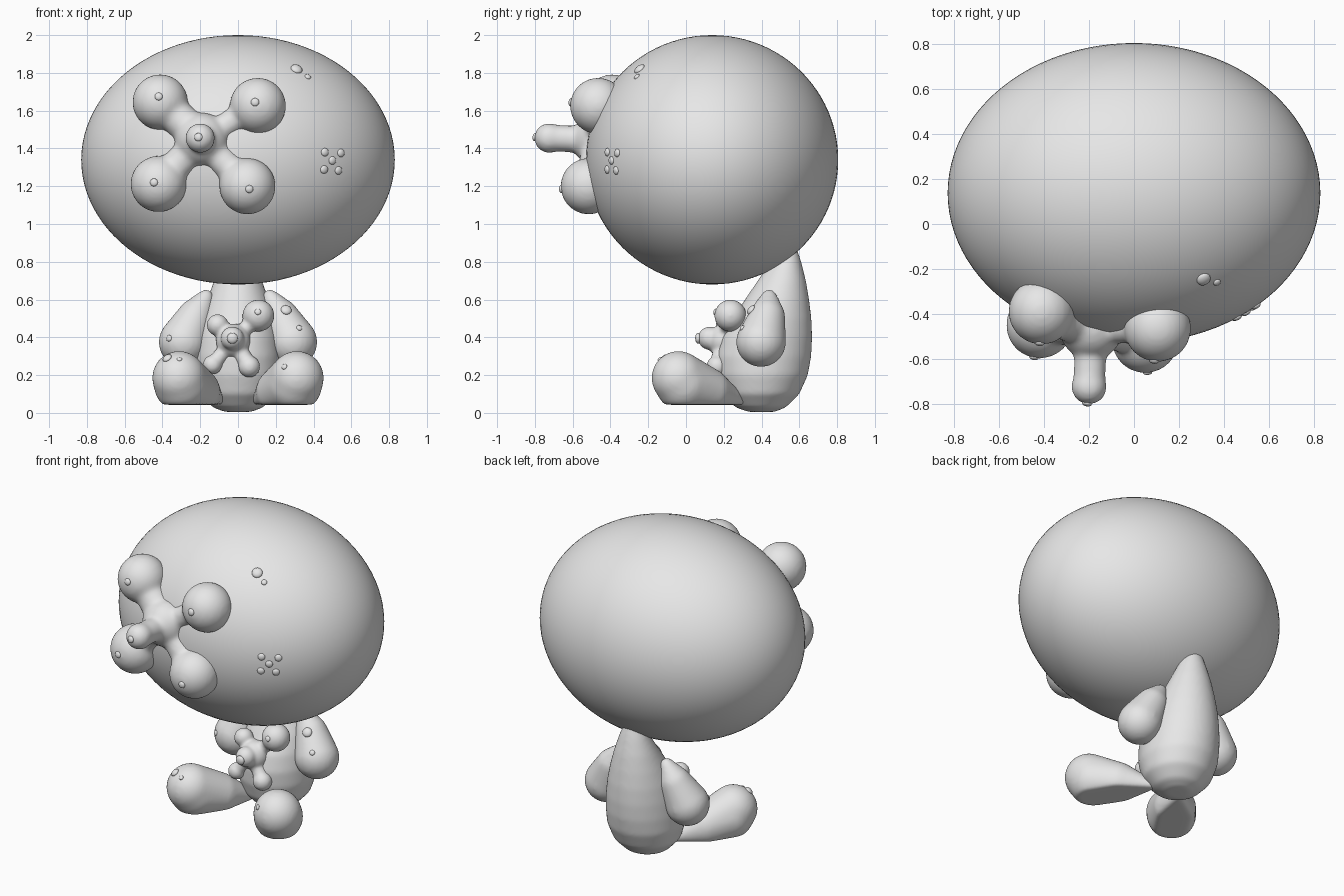
import bpy, bmesh, math
from mathutils import Vector, Matrix
from mathutils.bvhtree import BVHTree

if "Cube" in bpy.data.objects:
    bpy.data.objects.remove(bpy.data.objects["Cube"])

grey = bpy.data.materials.new("clay grey")
grey.diffuse_color = (0.8, 0.8, 0.8, 1)
grey.use_nodes = True
grey.node_tree.nodes["Principled BSDF"].inputs["Base Color"].default_value = grey.diffuse_color


def finish(name, bm, voxel=0, smooth=0):
    """Turn a bmesh into a smooth object, optionally melted together."""
    bmesh.ops.recalc_face_normals(bm, faces=bm.faces)
    for f in bm.faces:
        f.smooth = True
    me = bpy.data.meshes.new(name)
    bm.to_mesh(me)
    bm.free()
    me.materials.append(grey)
    ob = bpy.data.objects.new(name, me)
    bpy.context.collection.objects.link(ob)
    if voxel:
        m = ob.modifiers.new("melt", 'REMESH')
        m.mode, m.voxel_size, m.use_smooth_shade = 'VOXEL', voxel, True
        s = ob.modifiers.new("soften", 'SMOOTH')
        s.factor, s.iterations = 0.5, smooth
    return ob


def ball(bm, c, r, scale=(1, 1, 1), seg=32):
    m = Matrix.Translation(c) @ Matrix.Diagonal((*[r * s for s in scale], 1))
    bmesh.ops.create_uvsphere(bm, u_segments=seg, v_segments=seg // 2, radius=1, matrix=m)


def hull(name, points, floor=-1.0, smooth=10):
    """Convex skin around points, flattened at a floor height."""
    bm = bmesh.new()
    for p in points:
        bm.verts.new((p[0], p[1], max(p[2], floor)))
    bmesh.ops.remove_doubles(bm, verts=bm.verts, dist=0.0005)
    res = bmesh.ops.convex_hull(bm, input=bm.verts)
    bmesh.ops.delete(bm, geom=[v for v in bm.verts if not v.link_faces], context='VERTS')
    return finish(name, bm, 0.012, smooth)


def ball_points(balls):
    """Surface points of a list of (x, y, z, r) balls."""
    pts = []
    for x, y, z, r in balls:
        for i in range(1, 24):
            a = math.pi * i / 24
            for j in range(32):
                b = math.tau * j / 32
                pts.append((x + r * math.sin(a) * math.cos(b),
                            y + r * math.sin(a) * math.sin(b), z + r * math.cos(a)))
    return pts


def growth(name, core, core_r, lobes, voxel, smooth):
    """Core with necks and balls growing out: lobes are (x, y, z, r, neck)."""
    bm = bmesh.new()
    ball(bm, core, core_r)
    for x, y, z, r, neck in lobes:
        a, b = Vector(core), Vector((x, y, z))
        d = b - a
        ball(bm, b, r)
        bmesh.ops.create_cone(
            bm, cap_ends=True, segments=24, radius1=neck, radius2=neck, depth=d.length,
            matrix=Matrix.Translation((a + b) / 2) @ d.to_track_quat('Z', 'Y').to_matrix().to_4x4())
    return finish(name, bm, voxel, smooth)


# Head
bm = bmesh.new()
ball(bm, (0, 0.138, 1.34), 1, (0.83, 0.668, 0.66), 96)
head = finish("head", bm)

# Teardrop body: (z, half width, front y, back y)
rings = [(0.005, 0.07, 0.33, 0.47), (0.03, 0.135, 0.26, 0.53), (0.1, 0.2, 0.195, 0.60),
         (0.2, 0.228, 0.163, 0.645), (0.3, 0.228, 0.158, 0.663), (0.4, 0.217, 0.185, 0.668),
         (0.5, 0.195, 0.245, 0.664), (0.6, 0.163, 0.32, 0.652), (0.7, 0.127, 0.39, 0.635),
         (0.8, 0.087, 0.452, 0.61), (0.88, 0.05, 0.50, 0.585), (0.92, 0.02, 0.53, 0.56)]
pts = [(w * math.cos(t), (f + b) / 2 + (b - f) / 2 * math.sin(t), z)
       for z, w, f, b in rings for t in [math.tau * i / 48 for i in range(48)]]
body = hull("body", pts)

# Arms and legs, mirrored
arms, legs = {}, {}
for side, s in (("right", 1), ("left", -1)):
    arms[s] = hull(side + "_arm", ball_points([
        (0.17 * s, 0.44, 0.612, 0.042), (0.225 * s, 0.43, 0.51, 0.095),
        (0.288 * s, 0.397, 0.375, 0.132)]))
    legs[s] = hull(side + "_leg", ball_points([
        (0.312 * s, -0.04, 0.185, 0.142), (0.30 * s, -0.015, 0.15, 0.145),
        (0.22 * s, 0.11, 0.115, 0.125), (0.10 * s, 0.295, 0.066, 0.025)]), floor=0.043, smooth=6)

# Branching growths on head and belly
face_growth = growth("head_growth", (-0.19, -0.46, 1.445), 0.145, [
    (-0.412, -0.39, 1.645, 0.148, 0.095), (0.105, -0.465, 1.625, 0.15, 0.07),
    (-0.42, -0.45, 1.212, 0.15, 0.085), (0.05, -0.515, 1.2, 0.15, 0.08),
    (-0.2, -0.725, 1.455, 0.08, 0.072)], 0.012, 18)
belly_growth = growth("belly_growth", (-0.025, 0.205, 0.38), 0.092, [
    (-0.108, 0.215, 0.465, 0.058, 0.045), (0.108, 0.235, 0.515, 0.085, 0.04),
    (-0.135, 0.18, 0.255, 0.052, 0.04), (0.06, 0.165, 0.245, 0.058, 0.045),
    (-0.03, 0.125, 0.395, 0.062, 0.055)], 0.008, 14)

# Small warts dropped onto each surface from the front: (x, z, r)
warts = [
    (face_growth, [(-0.42, 1.675, 0.021), (0.09, 1.645, 0.022), (-0.445, 1.22, 0.021),
                   (0.06, 1.185, 0.021), (-0.21, 1.46, 0.022)]),
    (head, [(0.31, 1.82, 0.032), (0.37, 1.78, 0.017), (0.46, 1.38, 0.022), (0.545, 1.376, 0.022),
            (0.5, 1.336, 0.022), (0.456, 1.288, 0.022), (0.532, 1.283, 0.022)]),
    (arms[1], [(0.255, 0.545, 0.029), (0.325, 0.45, 0.016)]),
    (arms[-1], [(-0.365, 0.395, 0.017)]),
    (legs[-1], [(-0.375, 0.29, 0.026), (-0.31, 0.285, 0.014)]),
    (legs[1], [(0.245, 0.245, 0.016)]),
    (belly_growth, [(0.105, 0.535, 0.017), (-0.03, 0.395, 0.029)])]
bpy.context.view_layer.update()
deps = bpy.context.evaluated_depsgraph_get()
bm = bmesh.new()
for target, spots in warts:
    tree = BVHTree.FromObject(target, deps)
    for x, z, r in spots:
        loc, normal, _, _ = tree.ray_cast(Vector((x, -3, z)), Vector((0, 1, 0)))
        if loc is None:
            continue
        rot = normal.to_track_quat('Z', 'Y').to_matrix().to_4x4()
        bmesh.ops.create_uvsphere(
            bm, u_segments=16, v_segments=10, radius=r,
            matrix=Matrix.Translation(loc) @ rot @ Matrix.Diagonal((1, 1, 0.55, 1)))
finish("warts", bm)
